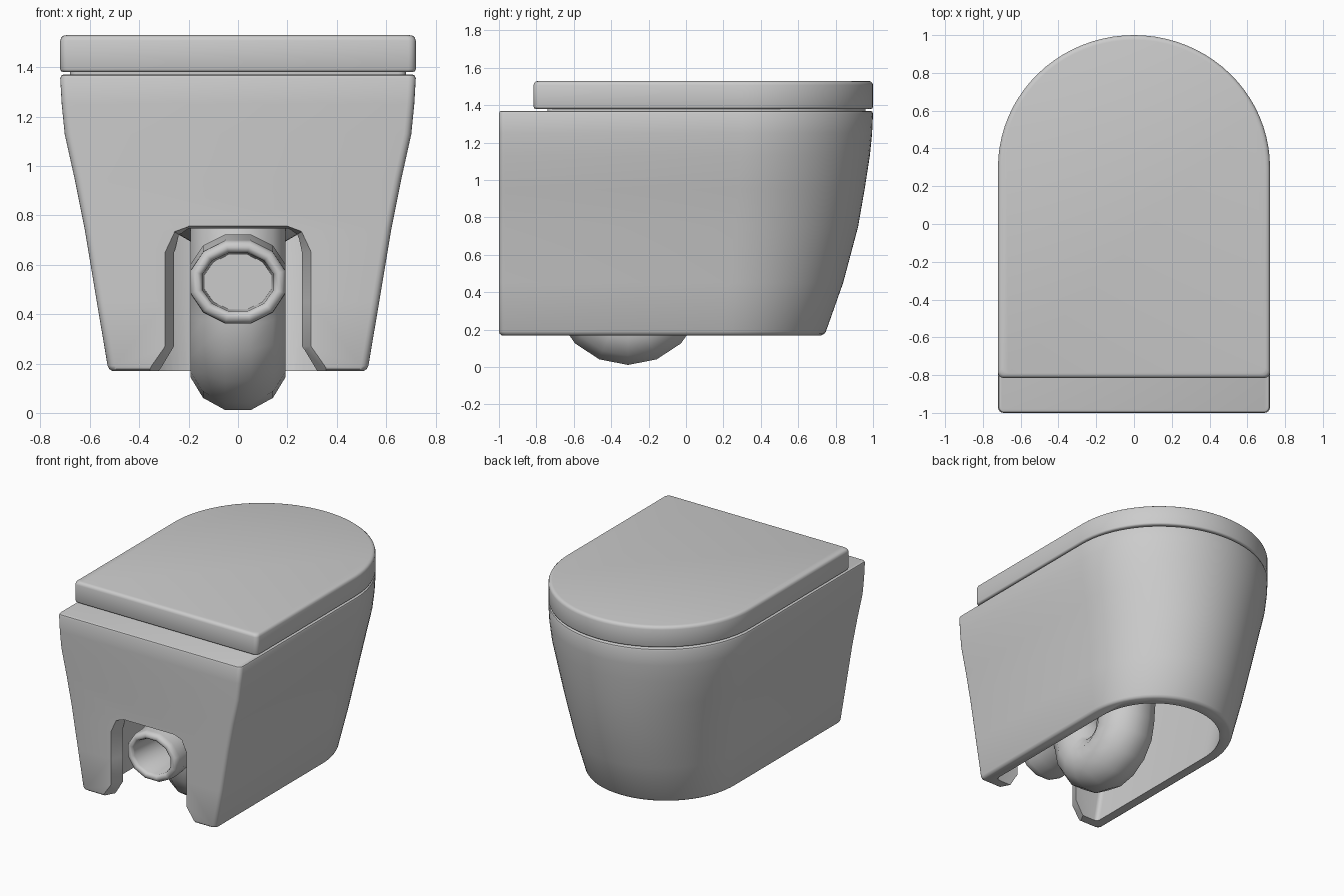
import bpy, bmesh
from math import sin, cos, pi, radians
from mathutils import Vector

if "Cube" in bpy.data.objects:
    bpy.data.objects.remove(bpy.data.objects["Cube"])


def loft(name, rings, angle=35):
    """Closed solid through rings of equal point count, capped at both ends."""
    bm = bmesh.new()
    vs = [[bm.verts.new(p) for p in r] for r in rings]
    n = len(rings[0])
    for a, b in zip(vs, vs[1:]):
        for i in range(n):
            j = (i + 1) % n
            bm.faces.new((a[i], a[j], b[j], b[i]))
    bm.faces.new(vs[0])
    bm.faces.new(vs[-1])
    bmesh.ops.recalc_face_normals(bm, faces=bm.faces)
    me = bpy.data.meshes.new(name)
    bm.to_mesh(me)
    bm.free()
    ob = bpy.data.objects.new(name, me)
    bpy.context.collection.objects.link(ob)
    smooth(ob, angle)
    return ob


def smooth(ob, angle=35):
    bpy.ops.object.select_all(action='DESELECT')
    ob.select_set(True)
    bpy.context.view_layer.objects.active = ob
    bpy.ops.object.shade_smooth_by_angle(angle=radians(angle))


def d_outline(z, hw, front, start, back, inset=0, r=0.03, n=40):
    """D-shaped outline: flat at the wall, half ellipse at the free end."""
    hw, front, back = hw - inset, front - inset, back + inset
    pts = [(hw * cos(pi * i / n), start + (front - start) * sin(pi * i / n)) for i in range(n + 1)]
    for cx, a0 in ((-hw + r, pi), (hw - r, 1.5 * pi)):
        for k in range(5):
            a = a0 + k * pi / 8
            pts.append((cx + r * cos(a), back + r + r * sin(a)))
    return [(x, y, z) for x, y in pts]


def cut(ob, cutter):
    mod = ob.modifiers.new("cut", 'BOOLEAN')
    mod.operation = 'DIFFERENCE'
    mod.solver = 'EXACT'
    mod.object = cutter
    bpy.context.view_layer.objects.active = ob
    bpy.ops.object.modifier_apply(modifier=mod.name)
    bpy.data.objects.remove(cutter)


# Body shell: z, half width, front, start of curve, inset
levels = [(0.17, 0.525, 0.74, 0.20, 0.015), (0.178, 0.526, 0.743, 0.20, 0.004),
          (0.19, 0.528, 0.748, 0.20, 0), (0.45, 0.572, 0.84, 0.23, 0),
          (0.75, 0.622, 0.92, 0.26, 0), (0.95, 0.662, 0.955, 0.28, 0),
          (1.13, 0.702, 0.983, 0.29, 0), (1.25, 0.714, 0.995, 0.30, 0),
          (1.355, 0.72, 1.0, 0.30, 0), (1.366, 0.72, 1.0, 0.30, 0.004),
          (1.37, 0.72, 1.0, 0.30, 0.012)]
body = loft("body_shell", [d_outline(z, w, f, s, -1, i) for z, w, f, s, i in levels])

# Hollow underside
inner = [(0.10, 0.515, 0.71, 0.20), (0.45, 0.572, 0.84, 0.23),
         (0.75, 0.622, 0.92, 0.26), (1.25, 0.70, 0.99, 0.30)]
cut(body, loft("cavity_cutter", [d_outline(z, w, f, s, -1, 0.08) for z, w, f, s in inner]))

# Pipe notch in the wall side, narrowing inwards
outer_half = [(0.44, 0.07), (0.37, 0.17), (0.30, 0.27), (0.30, 0.65), (0.26, 0.735), (0.20, 0.757)]
inner_half = [(0.36, 0.07), (0.31, 0.17), (0.25, 0.27), (0.25, 0.65), (0.235, 0.72), (0.20, 0.745)]


def notch_ring(half, y):
    return [(x, y, z) for x, z in half] + [(-x, y, z) for x, z in reversed(half)]


cut(body, loft("notch_cutter", [notch_ring(outer_half, -1.01), notch_ring(inner_half, -0.90),
                                notch_ring(inner_half, -0.80)]))
smooth(body)

# Bowl underside hanging in the hollow
bowl_rings = []
for k in range(10):
    a = pi / 2 * k / 10.5
    bowl_rings.append([(0.52 * cos(a) * cos(t), 0.15 + 0.62 * cos(a) * sin(t), 1.27 - 0.62 * sin(a))
                       for t in (2 * pi * i / 32 for i in range(32))])
loft("bowl_underside", bowl_rings, 60)

# Trap pipe: down from the bowl, U-bend, up, then out through the notch
path = [(0.0, 0.85), (-0.07, 0.62)]
path += [(-0.31 + 0.22 * cos(a), 0.41 + 0.215 * sin(a)) for a in (-pi * k / 8 for k in range(9))]
path += [(-0.56, 0.50), (-0.63, 0.555), (-0.74, 0.555), (-0.85, 0.535), (-0.93, 0.53)]


def pipe_ring(c, normal, rx, rz, n=12):
    return [(rx * cos(t), c[0] + rz * sin(t) * normal[0], c[1] + rz * sin(t) * normal[1])
            for t in (2 * pi * (i + 0.5) / n for i in range(n))]


rings = []
for i, p in enumerate(path):
    d = (Vector(path[min(i + 1, len(path) - 1)]) - Vector(path[max(i - 1, 0)])).normalized()
    rings.append(pipe_ring(p, (d.y, -d.x), 0.2, 0.19 if i < 12 else 0.175))
# Rounded lip and open bore
for y, rx, rz in [(-0.955, 0.198, 0.173), (-0.972, 0.188, 0.163), (-0.978, 0.172, 0.145),
                  (-0.972, 0.157, 0.13), (-0.955, 0.149, 0.122), (-0.65, 0.14, 0.115)]:
    rings.append(pipe_ring((y, 0.53), (0, 1), rx, rz))
loft("trap_pipe", rings, 60)

# Thin spacer in the gap, then the closed lid
loft("seat_spacer", [d_outline(z, 0.72, 1.0, 0.30, -0.78, 0.04) for z in (1.36, 1.39)])
lid = [(1.38, 0.012), (1.384, 0.003), (1.392, 0), (1.508, 0), (1.52, 0.004), (1.527, 0.012), (1.53, 0.025)]
loft("lid", [d_outline(z, 0.72, 1.0, 0.30, -0.815, i) for z, i in lid], 50)
